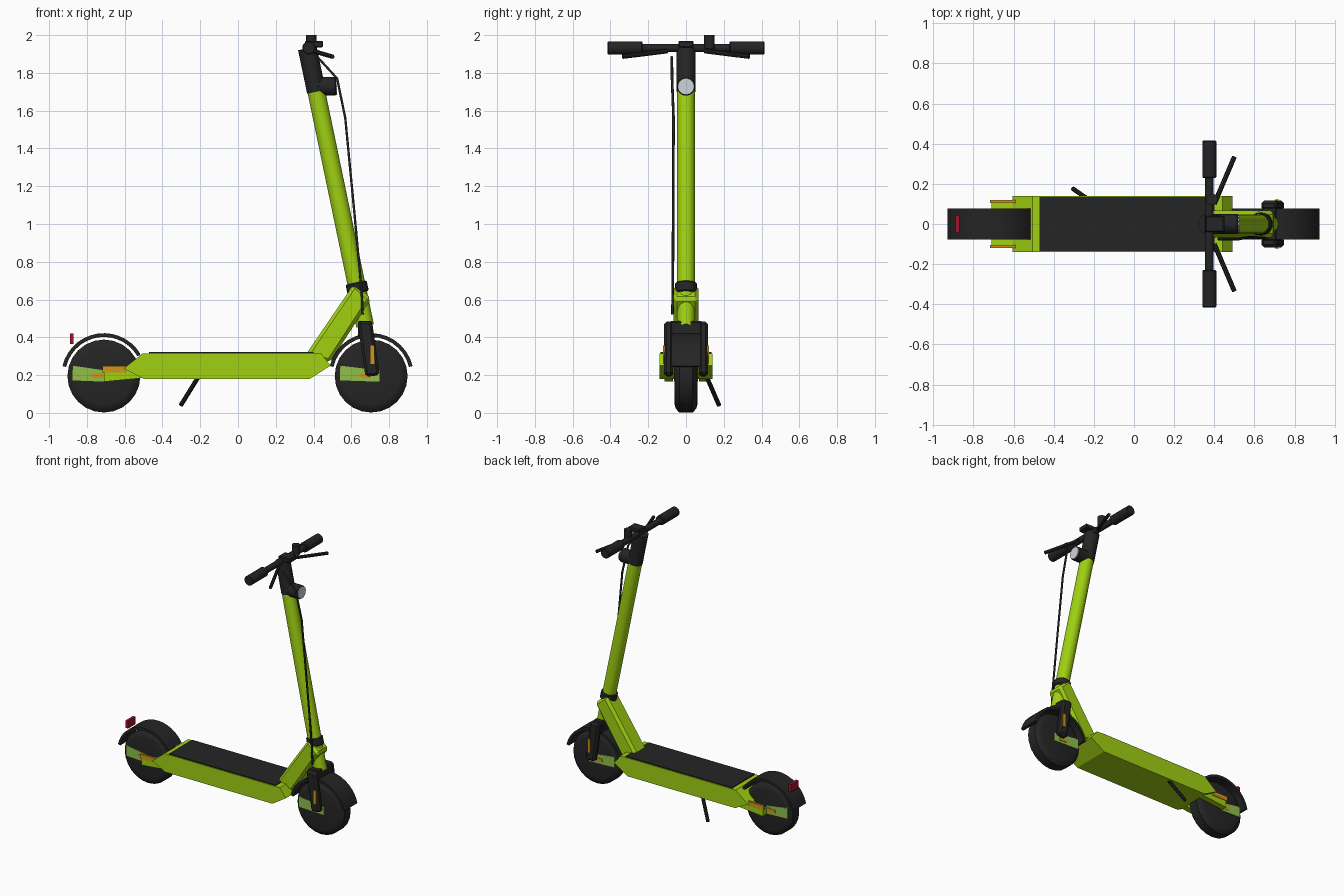
import bpy, bmesh, math
from mathutils import Vector

if "Cube" in bpy.data.objects:
    bpy.data.objects.remove(bpy.data.objects["Cube"])

def mat(name, rgb):
    m = bpy.data.materials.new(name)
    m.diffuse_color = (*rgb, 1)
    m.use_nodes = True
    m.node_tree.nodes["Principled BSDF"].inputs["Base Color"].default_value = m.diffuse_color
    return m

GREEN = mat("lime green", (0.35, 0.64, 0.006))
PALE = mat("pale green", (0.28, 0.52, 0.07))
BLACK = mat("soft black", (0.018, 0.018, 0.018))
ORANGE = mat("amber", (0.62, 0.30, 0.01))
RED = mat("dark red", (0.40, 0.005, 0.03))
LENS = mat("lens grey", (0.62, 0.66, 0.70))

def finish(name, bm, material, smooth=True, bevel=0):
    bmesh.ops.recalc_face_normals(bm, faces=bm.faces[:])
    me = bpy.data.meshes.new(name)
    bm.to_mesh(me)
    bm.free()
    ob = bpy.data.objects.new(name, me)
    bpy.context.collection.objects.link(ob)
    me.materials.append(material)
    if bevel:
        b = ob.modifiers.new("bevel", 'BEVEL')
        b.width = bevel
        b.segments = 1
    if smooth:
        bpy.ops.object.select_all(action='DESELECT')
        ob.select_set(True)
        bpy.context.view_layer.objects.active = ob
        bpy.ops.object.shade_smooth_by_angle(angle=math.radians(35))
    return ob

def prism(name, pts, y0, y1, material, bevel=0):
    """Side profile (x, z) extruded between y0 and y1."""
    bm = bmesh.new()
    f = bm.faces.new([bm.verts.new((x, y0, z)) for x, z in pts])
    r = bmesh.ops.extrude_face_region(bm, geom=[f])
    vs = [v for v in r["geom"] if isinstance(v, bmesh.types.BMVert)]
    bmesh.ops.translate(bm, vec=(0, y1 - y0, 0), verts=vs)
    return finish(name, bm, material, False, bevel)

def box(name, x0, x1, y0, y1, z0, z1, material, bevel=0):
    return prism(name, [(x0, z0), (x1, z0), (x1, z1), (x0, z1)], y0, y1, material, bevel)

def rod(name, a, b, r1, material, r2=None, sides=20, bevel=0):
    a, b = Vector(a), Vector(b)
    d = b - a
    bm = bmesh.new()
    bmesh.ops.create_cone(bm, cap_ends=True, segments=sides, radius1=r1,
                          radius2=r1 if r2 is None else r2, depth=d.length)
    rot = d.to_track_quat('Z', 'Y').to_matrix()
    for v in bm.verts:
        v.co = rot @ v.co + (a + b) / 2
    return finish(name, bm, material, True, bevel)

def wheel(name, cx):
    bm = bmesh.new()
    prof = [(0, -.06), (.15, -.06), (.172, -.055), (.193, -.035),
            (.193, .035), (.172, .055), (.15, .06), (0, .06)]
    vs = [bm.verts.new((cx + r, y, WZ)) for r, y in prof]
    es = [bm.edges.new(p) for p in zip(vs, vs[1:])]
    bmesh.ops.spin(bm, geom=vs + es, cent=(cx, 0, WZ), axis=(0, 1, 0),
                   angle=math.tau, steps=24)
    bmesh.ops.remove_doubles(bm, verts=bm.verts[:], dist=1e-4)
    return finish(name, bm, BLACK)

def fender(name, cx, a0, a1):
    ang = [math.radians(a0 + (a1 - a0) * i / 14) for i in range(15)]
    ring = lambda r: [(cx + r * math.cos(t), WZ + 0.002 + r * math.sin(t)) for t in ang]
    out, inn = ring(.225), ring(.205)
    bm = bmesh.new()
    rows = [[bm.verts.new((p[0], y, p[1])) for p in pts]
            for pts, y in ((out, -.077), (out, .077), (inn, .077), (inn, -.077))]
    for k in range(4):
        p, q = rows[k], rows[(k + 1) % 4]
        for i in range(14):
            bm.faces.new((p[i], p[i + 1], q[i + 1], q[i]))
    for i in (0, 14):
        bm.faces.new([r[i] for r in rows])
    return finish(name, bm, BLACK)

WZ, RX, FX = 0.195, -0.71, 0.705
SIDES = ((1, "left"), (-1, "right"))

# wheels, fenders and coloured hub plates
for nm, cx, a0, back in (("rear", RX, 30, 0.005), ("front", FX, 13, 0.045)):
    wheel(nm + "_wheel", cx)
    fender(nm + "_fender", cx, a0, 167)
    for s, side in SIDES:
        prism(f"{nm}_hub_plate_{side}", [(cx - .165, .25), (cx + back, .225),
              (cx + back, .165), (cx - .165, .172)], s * .055, s * .063, PALE)
        prism(f"{nm}_hub_accent_{side}", [(cx - .065, .207), (cx, .212),
              (cx, .182), (cx - .065, .187)], s * .062, s * .066, ORANGE)

# tail light
box("tail_light", -.89, -.87, -.043, .043, .365, .42, RED)

# deck and grip mat
prism("deck", [(-.605, .235), (-.5, .18), (.38, .18), (.49, .25), (.44, .315), (-.505, .315)],
      -.14, .14, GREEN)
box("deck_mat", -.47, .40, -.134, .134, .314, .322, BLACK)

# rear arms holding the axle
for s, side in SIDES:
    prism("rear_arm_" + side, [(-.71, .165), (-.71, .215), (-.60, .235), (-.5, .25), (-.5, .185)],
          s * .07, s * .115, GREEN)
    box("rear_reflector_" + side, -.717, -.59, s * .105, s * .12, .214, .247, ORANGE)

# kickstand
rod("kickstand", (-.21, .11, .19), (-.303, .175, .04), .012, BLACK, sides=10)

# neck between deck and head tube
prism("neck", [(.36, .31), (.485, .265), (.706, .605), (.615, .685)], -.066, .066, GREEN, .018)

# steering column, along one tilted axis
def col(z):
    return (.415 + (1.7 - z) * .208, 0, z)

rod("stem", col(.46), col(1.72), .047, GREEN, sides=24)
rod("stem_collar", col(.635), col(.69), .057, BLACK, sides=24, bevel=.006)
rod("stem_head", col(1.70), col(1.93), .05, BLACK, sides=24)

# fork
box("fork_crown", .635, .71, -.085, .085, .40, .487, BLACK, .008)
for s, side in SIDES:
    prism("fork_leg_" + side, [(.632, .485), (.71, .485), (.75, .2), (.675, .19)],
          s * .068, s * .116, BLACK, .014)
    box("fork_reflector_" + side, .701, .722, s * .112, s * .121, .26, .358, ORANGE)

# headlight
rod("headlight", (.42, 0, 1.728), (.52, 0, 1.728), .049, BLACK, sides=16, bevel=.006)
rod("headlight_lens", (.518, 0, 1.728), (.525, 0, 1.728), .044, LENS, sides=12)

# handlebar, grips, brake levers
HX, HZ = .375, 1.932
rod("handlebar", (HX, -.40, HZ), (HX, .40, HZ), .022, BLACK)
for s, side in SIDES:
    rod("grip_" + side, (HX, s * .23, HZ), (HX, s * .415, HZ), .035, BLACK, bevel=.005)
    rod("brake_lever_" + side, (.40, s * .10, 1.915), (.50, s * .335, 1.886), .012, BLACK, sides=8)

# display and bell
box("display", .355, .45, -.04, .04, 1.935, 1.97, BLACK, .006)
rod("bell", (.388, .124, 1.93), (.388, .124, 2.0), .028, BLACK, sides=16)

# brake cable
cu = bpy.data.curves.new("brake_cable", 'CURVE')
cu.dimensions = '3D'
cu.bevel_depth = .007
cu.bevel_resolution = 1
cu.resolution_u = 4
cu.materials.append(BLACK)
path = [(.42, -.075, 1.885), (.525, -.074, 1.77), (.568, -.066, 1.56),
        (.617, -.068, 1.05), (.655, -.07, .64), (.66, -.072, .52)]
sp = cu.splines.new('POLY')
sp.points.add(len(path) - 1)
for p, c in zip(sp.points, path):
    p.co = (*c, 1)
bpy.context.collection.objects.link(bpy.data.objects.new("brake_cable", cu))
